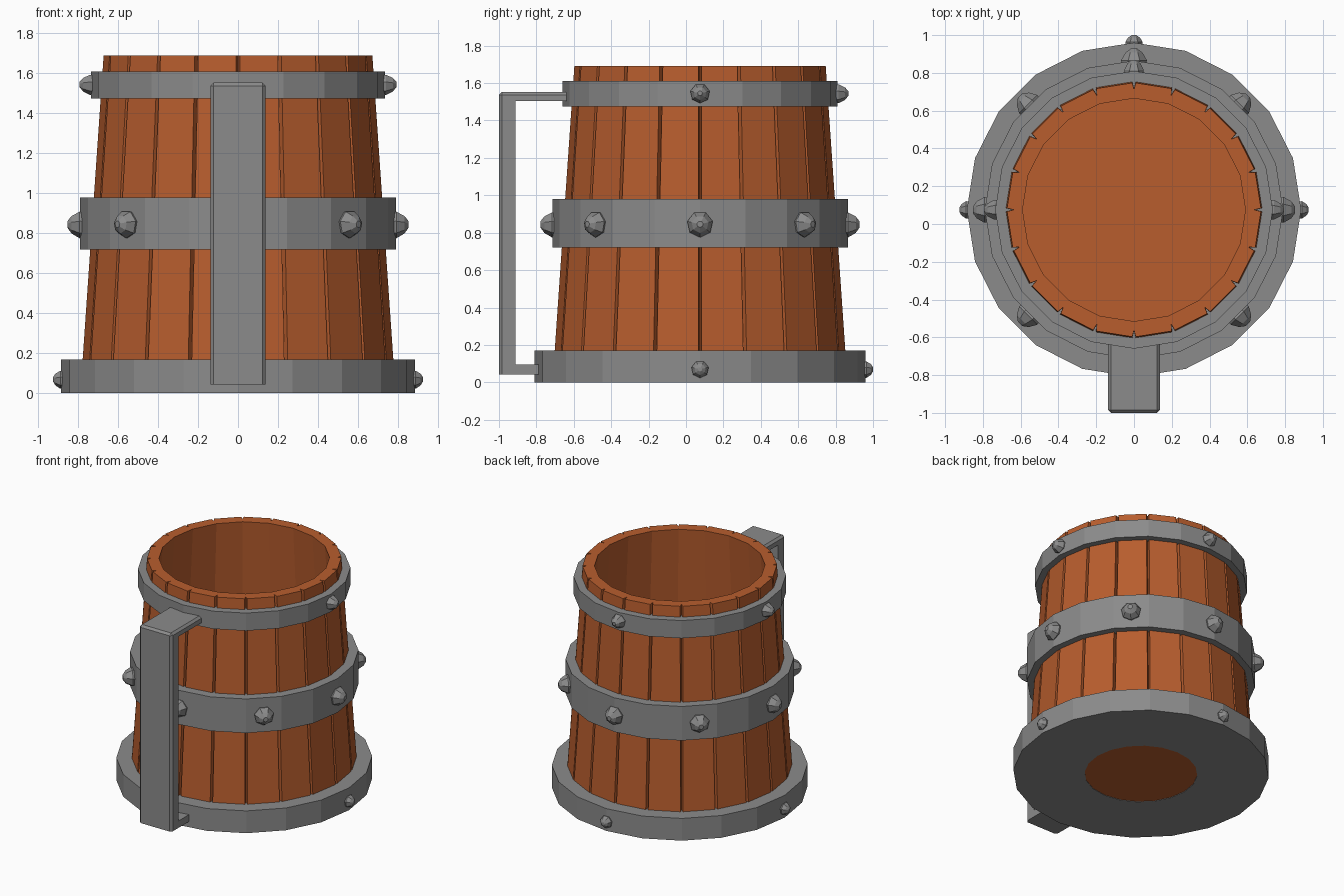
import bpy, bmesh, math
from mathutils import Matrix, Vector

if "Cube" in bpy.data.objects:
    bpy.data.objects.remove(bpy.data.objects["Cube"])

CY = 0.075      # mug axis sits slightly behind the origin because of the handle
N = 20          # staves and sides


def material(name, rgb):
    m = bpy.data.materials.new(name)
    m.diffuse_color = (*rgb, 1)
    m.use_nodes = True
    m.node_tree.nodes["Principled BSDF"].inputs["Base Color"].default_value = m.diffuse_color
    return m


WOOD = material("warm wood", (0.48, 0.11, 0.027))
IRON = material("grey iron", (0.26, 0.26, 0.26))


def finish(bm, name, mat, y=CY):
    bmesh.ops.recalc_face_normals(bm, faces=bm.faces)
    me = bpy.data.meshes.new(name)
    bm.to_mesh(me)
    bm.free()
    me.materials.append(mat)
    ob = bpy.data.objects.new(name, me)
    ob.location.y = y
    bpy.context.collection.objects.link(ob)
    return ob


def bridge(bm, a, b):
    n = len(a)
    for i in range(n):
        j = (i + 1) % n
        bm.faces.new((a[i], a[j], b[j], b[i]))


def circle(bm, r, z):
    return [bm.verts.new((r * math.cos(math.tau * i / N), r * math.sin(math.tau * i / N), z))
            for i in range(N)]


def band(name, profile):
    # closed (radius, z) profile turned around the axis
    bm = bmesh.new()
    rings = [circle(bm, r, z) for r, z in profile]
    for i, ring in enumerate(rings):
        bridge(bm, ring, rings[(i + 1) % len(rings)])
    return finish(bm, name, IRON)


# Wooden body: tapered wall of staves with V grooves, hollow inside
def body_radius(z):
    return 0.672 + (1.69 - z) * 0.069


def grooved(bm, z):
    r, out = body_radius(z), []
    for i in range(N):
        a = math.tau * i / N
        for dist, side in ((r, -0.009), (r - 0.035, 0), (r, 0.009)):
            out.append(bm.verts.new((dist * math.cos(a) - side * math.sin(a),
                                     dist * math.sin(a) + side * math.cos(a), z)))
    return out


bm = bmesh.new()
low, high = grooved(bm, 0.003), grooved(bm, 1.69)
bridge(bm, low, high)
bm.faces.new(low)
rim = circle(bm, 0.59, 1.69)
floor = circle(bm, 0.69, 0.15)
bridge(bm, rim, floor)
bm.faces.new(floor)
for i in range(N):
    j = (i + 1) % N
    a, b, c, d = high[3 * i + 1], high[3 * i + 2], high[3 * j], high[3 * j + 1]
    bm.faces.new((rim[i], a, b))
    bm.faces.new((rim[i], b, c, rim[j]))
    bm.faces.new((rim[j], c, d))
finish(bm, "stave_body", WOOD)

# Iron bands
band("base_ring", [(0.39, 0), (0.885, 0), (0.885, 0.17), (0.72, 0.17), (0.39, 0.05)])
band("middle_band", [(0.69, 0.72), (0.79, 0.72), (0.79, 0.98), (0.68, 0.98)])
band("top_band", [(0.645, 1.475), (0.735, 1.475), (0.735, 1.61), (0.635, 1.61)])


# Faceted domed rivets, seven sided, point downwards
def rivets(name, angles, band_r, z, r, h):
    bm = bmesh.new()
    for deg in angles:
        rot = Matrix.Rotation(math.radians(deg), 4, 'Z')
        rings = []
        for d, rr in ((-0.03, 0.9 * r), (0.1 * h, r), (0.7 * h, 0.66 * r), (h, 0.25 * r)):
            ring = []
            for k in range(7):
                t = math.tau * k / 7 - math.pi / 2
                p = Vector((band_r + d, rr * math.cos(t), z + rr * math.sin(t)))
                ring.append(bm.verts.new(rot @ p))
            rings.append(ring)
        for a, b in zip(rings, rings[1:]):
            bridge(bm, a, b)
        bm.faces.new(rings[0])
        bm.faces.new(rings[-1])
    finish(bm, name, IRON)


rivets("base_rivets", (0, 90, 180), 0.885, 0.07, 0.047, 0.04)
rivets("middle_rivets", range(0, 360, 45), 0.785, 0.845, 0.07, 0.068)
rivets("top_rivets", (0, 90, 180), 0.735, 1.545, 0.053, 0.058)

# Handle: C-shaped side profile extruded across x, outer edges chamfered
bm = bmesh.new()
pts = [(-1, 0.043), (-0.775, 0.043), (-0.775, 0.096), (-0.912, 0.096),
       (-0.912, 1.503), (-0.62, 1.503), (-0.62, 1.553), (-1, 1.553)]
left = [bm.verts.new((-0.138, y, z)) for y, z in pts]
right = [bm.verts.new((0.138, y, z)) for y, z in pts]
bridge(bm, left, right)
bm.faces.new(left)
bm.faces.new(right)
outer = [e for e in bm.edges
         if all(v.co.y < -0.99 for v in e.verts) and max(v.co.z for v in e.verts) > 1
         or all(v.co.z > 1.55 for v in e.verts) and min(v.co.y for v in e.verts) < -0.9]
bmesh.ops.bevel(bm, geom=outer, offset=0.016, segments=1, affect='EDGES')
finish(bm, "handle", IRON, 0)
